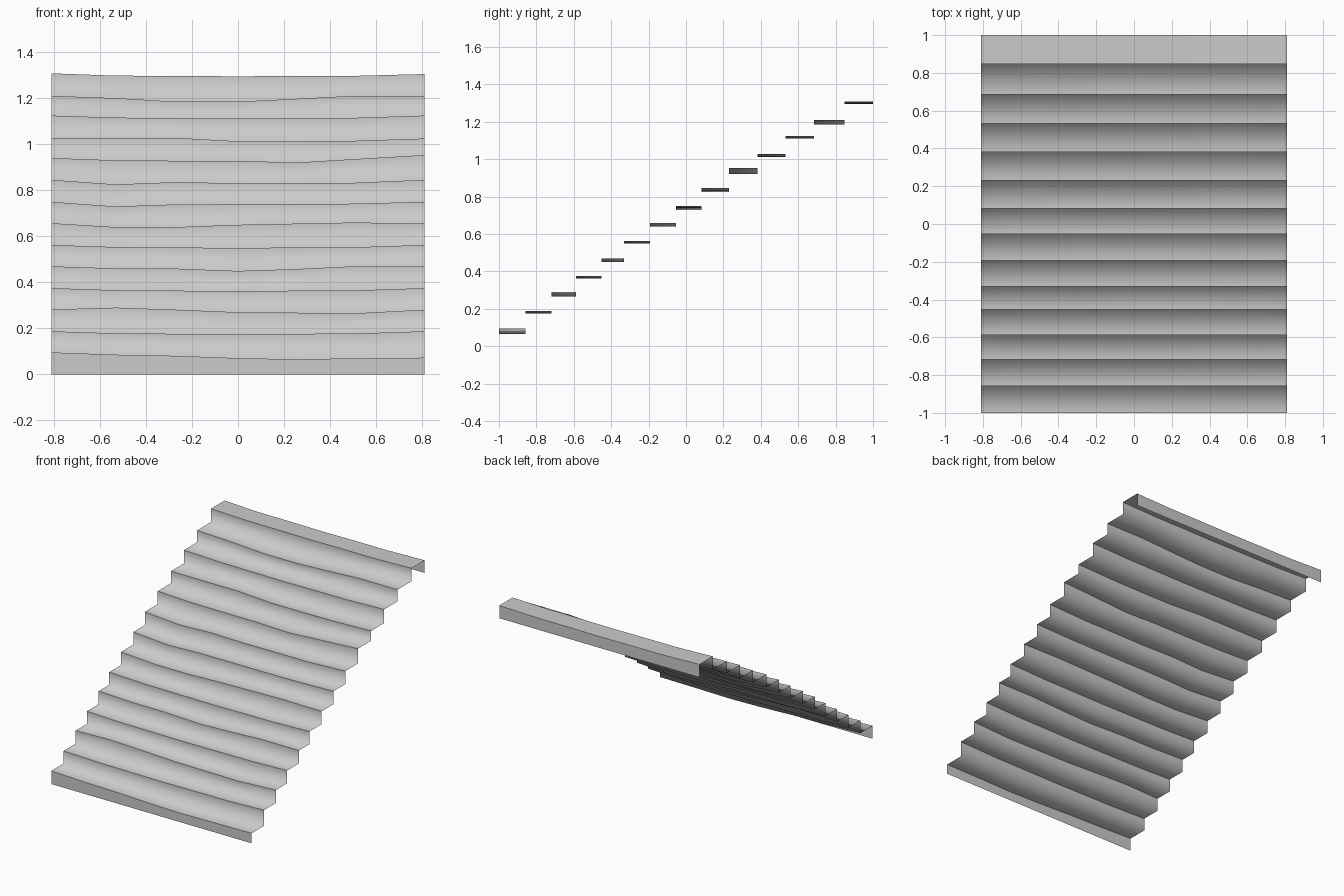
import bpy, bmesh

if "Cube" in bpy.data.objects:
    bpy.data.objects.remove(bpy.data.objects["Cube"])

# Columns across the width, and the riser positions from front to back
XS = [-0.81, -0.53, -0.27, 0.0, 0.25, 0.5, 0.81]
YS = [-1, -0.857, -0.718, -0.588, -0.453, -0.332, -0.193, -0.053,
      0.082, 0.229, 0.382, 0.532, 0.685, 0.847, 1]
STEPS = 14
RISE = 0.0937

# Tread wear in thousandths: gentle sag, with individually dented treads
SAG = [0, -9, -11, -13, -11, -10, 0]
DENTS = {
    1: [2, -8, -13, -23, -28, -24, -21],
    3: [1, 9, 0, -11, -13, -16, 0],
    5: [1, -8, -9, -19, -11, 1, 1],
    7: [1, -16, -16, -6, -1, 4, 0],
    8: [0, -20, -11, -10, -10, -8, 0],
    9: [2, -18, -8, -13, -11, -11, 2],
    10: [3, -7, -9, -9, -17, -2, 16],
    11: [-3, -3, -3, -18, -18, -16, -6],
    13: [-8, -18, -33, -33, -21, -8, -8],
    14: [-4, -14, -15, -17, -15, -15, -7],
}

bm = bmesh.new()


def row(y, heights):
    return [bm.verts.new((x, y, z)) for x, z in zip(XS, heights)]


def strip(a, b):
    for i in range(len(XS) - 1):
        bm.faces.new((a[i], a[i + 1], b[i + 1], b[i])).smooth = True


def sharpen(r):
    for a, b in zip(r, r[1:]):
        bm.edges.get((a, b)).smooth = False


# Folded sheet: riser then tread for each step, crisp at the nosing
foot = row(YS[0], [0] * len(XS))
for i in range(1, STEPS + 1):
    heights = [RISE * i + d / 1000 for d in DENTS.get(i, SAG)]
    nosing = row(YS[i - 1], heights)
    back = row(YS[i], heights)
    strip(foot, nosing)
    strip(nosing, back)
    sharpen(nosing)
    foot = back

# Lip hanging down behind the top tread
lip = row(YS[-1], [RISE * (STEPS - 1) - 0.006] * len(XS))
strip(foot, lip)
sharpen(foot)

mesh = bpy.data.meshes.new("worn_stair_flight")
bm.to_mesh(mesh)
bm.free()
stairs = bpy.data.objects.new("worn_stair_flight", mesh)
bpy.context.collection.objects.link(stairs)
